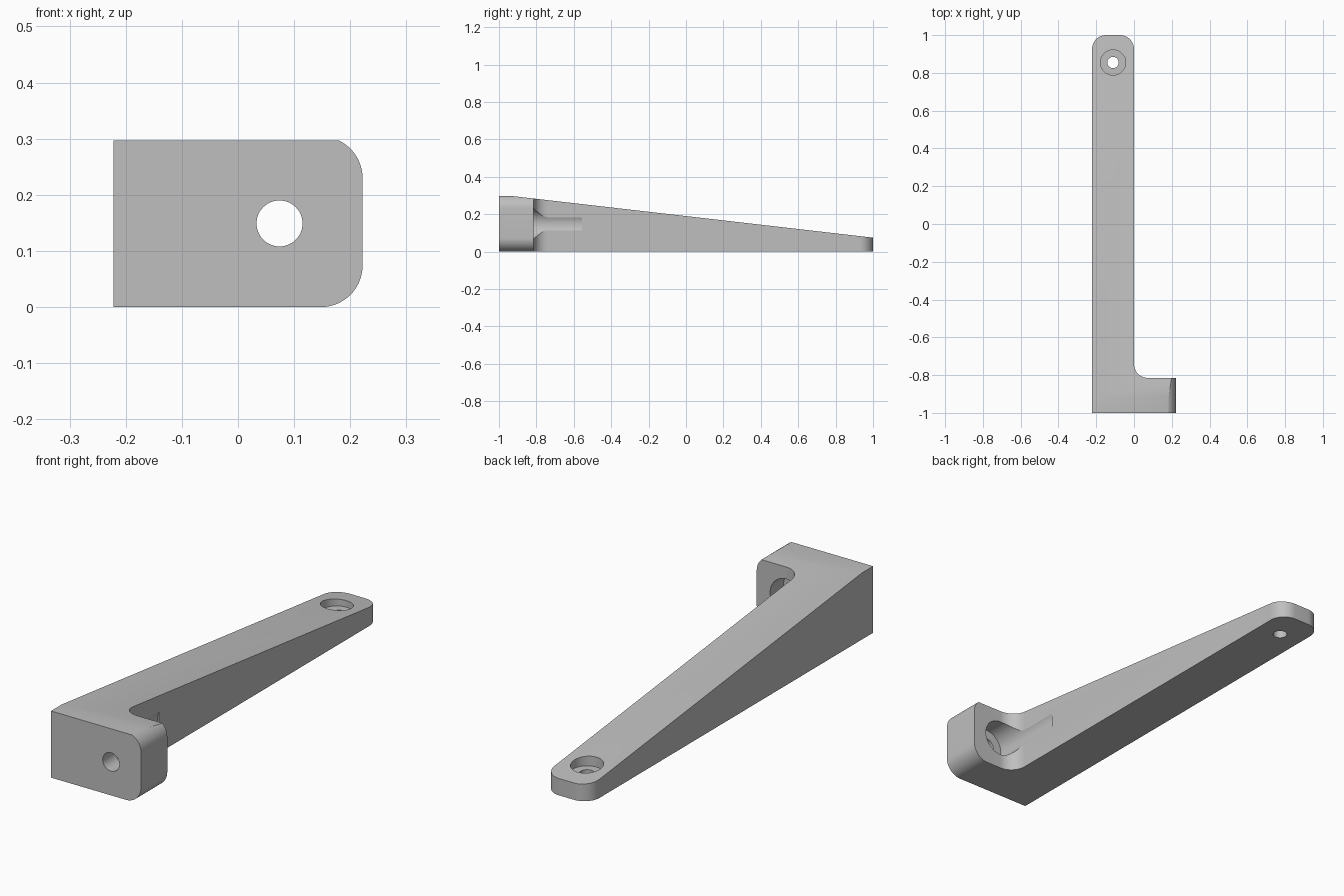
import bpy, bmesh, math
from mathutils import Matrix, Vector

if "Cube" in bpy.data.objects:
    bpy.data.objects.remove(bpy.data.objects["Cube"], do_unlink=True)

W, R = 0.222, 0.074      # half width, corner radius

grey = bpy.data.materials.new("plain_grey")
grey.use_nodes = True
colour = (0.52, 0.52, 0.52, 1)
grey.diffuse_color = colour
grey.node_tree.nodes["Principled BSDF"].inputs["Base Color"].default_value = colour


def arc(cx, cy, r, start, end, steps=14):
    angles = [math.radians(start + (end - start) * i / steps) for i in range(steps + 1)]
    return [(cx + r * math.cos(a), cy + r * math.sin(a)) for a in angles]


def finish(name, bm):
    bmesh.ops.recalc_face_normals(bm, faces=bm.faces)
    mesh = bpy.data.meshes.new(name)
    bm.to_mesh(mesh)
    bm.free()
    mesh.materials.append(grey)
    obj = bpy.data.objects.new(name, mesh)
    bpy.context.collection.objects.link(obj)
    return obj


def prism(name, outline, axis, low, high):
    """Extrude a 2D outline along the named axis."""
    place = {"x": lambda a, b: (low, a, b),
             "y": lambda a, b: (a, low, b),
             "z": lambda a, b: (a, b, low)}[axis]
    bm = bmesh.new()
    face = bm.faces.new([bm.verts.new(place(*p)) for p in outline])
    grown = bmesh.ops.extrude_face_region(bm, geom=[face])["geom"]
    step = Vector([(high - low) * (axis == c) for c in "xyz"])
    bmesh.ops.translate(bm, vec=step, verts=[g for g in grown if isinstance(g, bmesh.types.BMVert)])
    return finish(name, bm)


def drill(name, a, b, axis, radius, low, high):
    return prism(name, arc(a, b, radius, 0, 360, 48)[:-1], axis, low, high)


def combine(body, tool, operation):
    mod = body.modifiers.new(tool.name, "BOOLEAN")
    mod.operation, mod.solver, mod.object = operation, "EXACT", tool
    bpy.context.view_layer.objects.active = body
    bpy.ops.object.modifier_apply(modifier=mod.name)
    bpy.data.objects.remove(tool, do_unlink=True)


# L-shaped plan with rounded arm end and inner fillet
plan = [(-W, -1), (0.4, -1), (0.4, -0.815)]
plan += arc(R, -0.815 + R, R, 270, 180)
plan += arc(-R, 1 - R, R, 0, 90) + arc(-W + R, 1 - R, R, 90, 180)
bracket = prism("bracket_arm", plan, "z", -0.1, 0.4)

# Tapering side profile
taper = [(-1.1, -0.1), (1.1, -0.1), (1.1, 0.0635), (-0.925, 0.297), (-1.1, 0.297)]
combine(bracket, prism("taper", taper, "x", -0.5, 0.5), "INTERSECT")

# Rounded outer corners of the mounting plate
plate = [(-0.4, 0)] + arc(W - R, R, R, -90, 0) + arc(W - R, 0.23, R, 0, 90) + [(-0.4, 0.304)]
combine(bracket, prism("plate_corners", plate, "y", -1.2, 1.2), "INTERSECT")

# Plate screw hole and its counterbore, which grooves the arm
for tool in (drill("plate_hole", 0.074, 0.149, "y", 0.041, -1.1, -0.7),
             drill("plate_counterbore", 0.074, 0.149, "y", 0.082, -0.91, -0.556),
             drill("arm_hole", -0.111, 0.855, "z", 0.03, -0.1, 0.3),
             drill("arm_counterbore", -0.111, 0.855, "z", 0.067, 0.055, 0.3)):
    combine(bracket, tool, "DIFFERENCE")

bpy.ops.object.select_all(action="DESELECT")
bracket.select_set(True)
bpy.context.view_layer.objects.active = bracket
bpy.ops.object.shade_smooth_by_angle(angle=math.radians(25))
